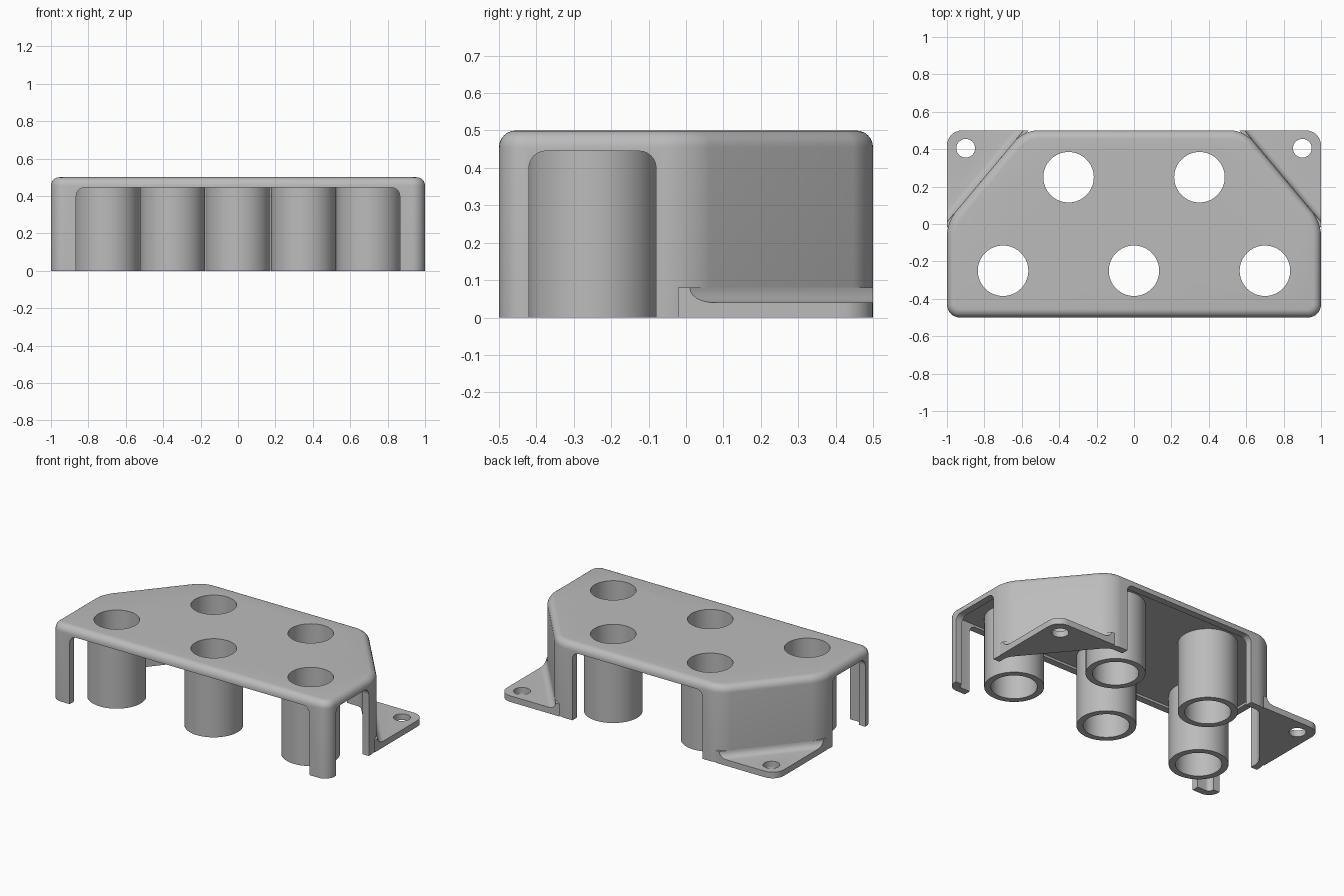
import bpy, bmesh, math
from mathutils import Vector

cube = bpy.data.objects.get("Cube")
if cube:
    bpy.data.objects.remove(cube, do_unlink=True)

HEIGHT, WALL, ROOF = 0.5, 0.045, 0.46
TUBES = [(-0.7, -0.25), (0, -0.25), (0.7, -0.25), (-0.35, 0.25), (0.35, 0.25)]

grey = bpy.data.materials.new("light_grey")
grey.use_nodes = True
grey.diffuse_color = (0.5, 0.5, 0.5, 1)
grey.node_tree.nodes["Principled BSDF"].inputs["Base Color"].default_value = (0.5, 0.5, 0.5, 1)


def prism(name, points, sweep, round_side=0, round_top=0):
    """Extrude a polygon; optionally round its upright edges and top rim."""
    bm = bmesh.new()
    face = bm.faces.new([bm.verts.new(p) for p in points])
    top = bmesh.ops.extrude_face_region(bm, geom=[face])
    bmesh.ops.translate(bm, vec=sweep, verts=[v for v in top["geom"] if isinstance(v, bmesh.types.BMVert)])
    bmesh.ops.recalc_face_normals(bm, faces=bm.faces[:])
    if round_side:
        upright = [e for e in bm.edges if abs(e.verts[0].co.z - e.verts[1].co.z) > 0.01]
        bmesh.ops.bevel(bm, geom=upright, offset=round_side, segments=8, profile=0.5, affect='EDGES')
    if round_top:
        z = max(v.co.z for v in bm.verts)
        rim = [e for e in bm.edges if all(abs(v.co.z - z) < 1e-4 for v in e.verts)]
        bmesh.ops.bevel(bm, geom=rim, offset=round_top, segments=6, profile=0.5, affect='EDGES')
    mesh = bpy.data.meshes.new(name)
    bm.to_mesh(mesh)
    bm.free()
    mesh.materials.append(grey)
    obj = bpy.data.objects.new(name, mesh)
    bpy.context.collection.objects.link(obj)
    return obj


def select(obj):
    bpy.ops.object.select_all(action='DESELECT')
    obj.select_set(True)
    bpy.context.view_layer.objects.active = obj


def combine(obj, other, operation):
    """Boolean the other object into obj and discard it."""
    other.hide_render = True
    mod = obj.modifiers.new("bool", 'BOOLEAN')
    mod.operation, mod.solver, mod.object = operation, 'EXACT', other
    select(obj)
    bpy.ops.object.modifier_apply(modifier=mod.name)
    bpy.data.objects.remove(other, do_unlink=True)


def flat(half, z):
    """Mirror the right-hand outline points into a closed polygon."""
    return [(x, y, z) for x, y in half] + [(-x, y, z) for x, y in reversed(half)]


def cylinder(name, x, y, r, z0, z1):
    ring = [(x + r * math.cos(math.tau * i / 64), y + r * math.sin(math.tau * i / 64), z0) for i in range(64)]
    return prism(name, ring, (0, 0, z1 - z0))


def arch(name, along, a0, a1, start, depth, r=0.045, z=0.445):
    """Opening cutter with rounded upper corners."""
    pts = [(a0, -0.1), (a1, -0.1)]
    for c, first in ((a1 - r, 0), (a0 + r, 90)):
        for i in range(7):
            t = math.radians(first + 15 * i)
            pts.append((c + r * math.cos(t), z - r + r * math.sin(t)))
    if along == 'X':
        return prism(name, [(a, start, h) for a, h in pts], (0, depth, 0))
    return prism(name, [(start, a, h) for a, h in pts], (depth, 0, 0))


# Outer body with chamfered rear corners
side_end, back_end = Vector((1, 0.01, 0)), Vector((0.59, 0.5, 0))
shell = prism("shell", flat([(1, -0.5), side_end.xy, back_end.xy], 0), (0, 0, HEIGHT), 0.07, WALL)

# Mounting flanges: a filleted profile swept along the chamfer, trimmed to the corner
run = (back_end - side_end).normalized()
out = Vector((run.y, -run.x, 0))
profile = [(-0.02, 0), (0.5, 0), (0.5, 0.04)]
profile += [(0.04 - 0.04 * math.sin(math.radians(a)), 0.08 - 0.04 * math.cos(math.radians(a)))
            for a in range(0, 91, 15)]
profile.append((-0.02, 0.08))
start = side_end - run * 0.5
for s, side in ((1, "left"), (-1, "right")):
    pts = [start + out * u + Vector((0, 0, z)) for u, z in profile]
    flange = prism(side + "_flange", [(s * p.x, p.y, p.z) for p in pts], (s * run.x * 1.6, run.y * 1.6, 0))
    combine(flange, prism("corner_trim", flat([(1, -0.5), (1, 0.5)], 0), (0, 0, HEIGHT), 0.08), 'INTERSECT')
    combine(shell, flange, 'UNION')
    combine(shell, cylinder("screw_hole", s * 0.9, 0.405, 0.05, -0.1, 0.2), 'DIFFERENCE')

# Hollow underside
cavity = prism("cavity", flat([(0.955, -0.455), (0.955, -0.007), (0.568, 0.455)], -0.1),
               (0, 0, ROOF + 0.1), 0.03)
combine(shell, cavity, 'DIFFERENCE')

# Openings in front, back and both sides
combine(shell, arch("front_opening", 'X', -0.865, 0.865, -0.7, 0.3), 'DIFFERENCE')
combine(shell, arch("back_opening", 'X', -0.47, 0.47, 0.4, 0.3), 'DIFFERENCE')
combine(shell, arch("side_opening", 'Y', -0.42, -0.08, -1.2, 2.4), 'DIFFERENCE')

# Five open tubes hanging from the top plate
for x, y in TUBES:
    combine(shell, cylinder("tube", x, y, 0.174, 0, ROOF + 0.02), 'UNION')
    combine(shell, cylinder("bore", x, y, 0.135, -0.1, 0.7), 'DIFFERENCE')

shell.name = "tube_holder"
select(shell)
bpy.ops.object.shade_smooth_by_angle(angle=math.radians(30))
